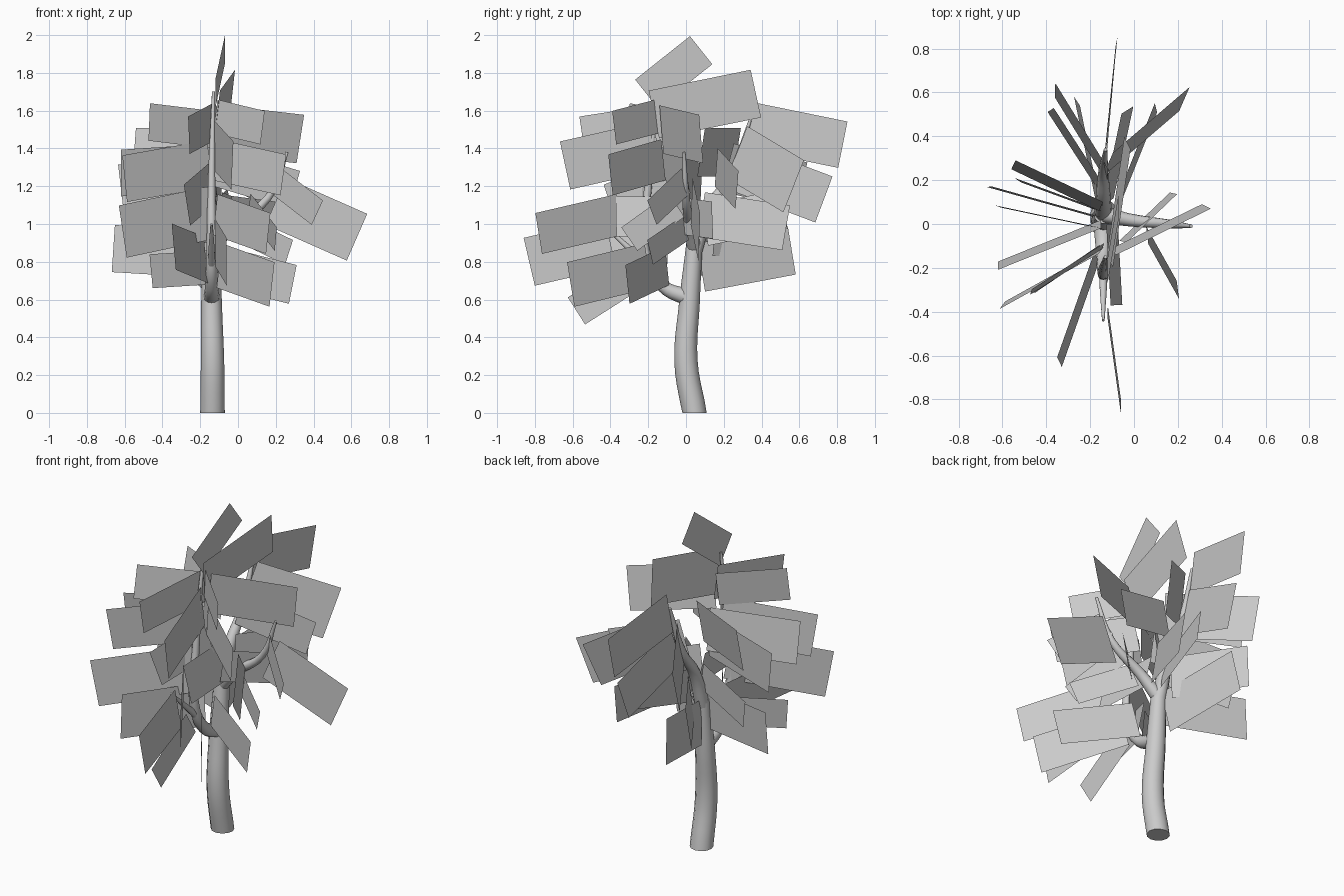
import bpy, bmesh
from math import radians
from mathutils import Vector, Matrix


def limb(name, pts):
    """Tapered round limb; pts are (x, y, z, radius)."""
    cu = bpy.data.curves.new(name, 'CURVE')
    cu.dimensions = '3D'
    cu.bevel_depth = 1.0
    cu.bevel_resolution = 4
    cu.resolution_u = 5
    cu.use_fill_caps = True
    sp = cu.splines.new('BEZIER')
    sp.bezier_points.add(len(pts) - 1)
    for bp, (x, y, z, r) in zip(sp.bezier_points, pts):
        bp.co = (x, y, z)
        bp.radius = r
        bp.handle_left_type = bp.handle_right_type = 'AUTO'
    ob = bpy.data.objects.new(name, cu)
    bpy.context.collection.objects.link(ob)
    bpy.ops.object.select_all(action='DESELECT')
    ob.select_set(True)
    bpy.context.view_layer.objects.active = ob
    bpy.ops.object.convert(target='MESH')
    ob = bpy.context.view_layer.objects.active
    for v in ob.data.vertices:      # flat foot on the ground
        if v.co.z < .025:
            v.co.z = 0
    bpy.ops.object.shade_smooth_by_angle(angle=radians(50))


def leaf_cards(name, cards):
    """Flat cards: inner x y z, outer x y z, height, roll (degrees)."""
    bm = bmesh.new()
    for x0, y0, z0, x1, y1, z1, h, roll in cards:
        a, b = Vector((x0, y0, z0)), Vector((x1, y1, z1))
        u = (b - a).normalized()
        up = Vector((0, 0, 1))
        v = (up - u * up.dot(u)).normalized()
        v = Matrix.Rotation(radians(roll), 3, u) @ v * (h / 2)
        bm.faces.new([bm.verts.new(p) for p in (a - v, b - v, b + v, a + v)])
    me = bpy.data.meshes.new(name)
    bm.to_mesh(me)
    bm.free()
    ob = bpy.data.objects.new(name, me)
    bpy.context.collection.objects.link(ob)


# Trunk and branches
limb("trunk", [(-.135, .045, 0, .065), (-.135, 0, .27, .062),
               (-.14, .018, .58, .055), (-.14, .045, .9, .043)])
limb("front_branch", [(-.14, .01, .61, .045), (-.14, -.12, .67, .034),
                      (-.14, -.22, .86, .027), (-.14, -.2, 1.2, .02),
                      (-.13, -.15, 1.7, .008)])
limb("front_twig", [(-.14, -.18, .76, .022), (-.14, -.3, .87, .016), (-.14, -.44, 1.0, .006)])
limb("back_branch", [(-.14, .045, .86, .042), (-.14, .12, 1.08, .034),
                     (-.14, .23, 1.24, .024), (-.13, .34, 1.55, .008)])
limb("right_branch", [(-.14, .045, .87, .04), (-.03, .02, .99, .03),
                      (.16, 0, 1.14, .02), (.26, -.01, 1.38, .008)])

# Leaf cards on the front side
leaf_cards("front_leaves", [
    (-.12, -.35, 1.05, .16, -.78, .95, .22, 0),
    (-.10, -.20, .78, .18, -.61, .68, .24, 0),
    (-.10, -.10, .78, .29, -.31, .68, .21, 0),
    (-.12, -.12, 1.34, .24, -.40, 1.26, .22, 0),
    (-.12, -.15, 1.57, .13, -.38, 1.51, .18, 0),
    (-.12, -.40, .90, -.06, -.83, .80, .26, 2),
    (-.13, -.15, 1.42, -.03, -.64, 1.31, .26, 0),
    (-.14, -.25, .75, -.14, -.58, .54, .17, 0),
    (-.17, -.15, .81, -.34, -.63, .88, .25, 8),
    (-.13, -.10, 1.54, -.26, -.55, 1.47, .20, 0),
    (-.13, -.10, 1.22, -.27, -.40, 1.10, .23, 0),
])

# Leaf cards on the left side
leaf_cards("left_leaves", [
    (-.14, -.20, 1.06, -.61, -.50, .96, .28, 0),
    (-.15, -.12, 1.32, -.60, -.37, 1.24, .25, -4),
    (-.15, -.10, .77, -.46, -.31, .75, .18, 5),
    (-.14, -.10, 1.50, -.47, -.31, 1.54, .20, 5),
    (-.15, .00, 1.30, -.62, -.19, 1.27, .25, -8),
    (-.15, -.02, 1.25, -.62, .08, 1.19, .25, 1),
    (-.16, .03, .84, -.66, .17, .87, .25, 2),
    (-.15, .08, 1.38, -.55, .27, 1.38, .26, 10),
    (-.15, .06, 1.04, -.53, .20, .96, .17, 3),
])

# Leaf cards on the back side
leaf_cards("back_leaves", [
    (-.13, .34, 1.52, -.08, .83, 1.42, .25, 1),
    (-.13, .28, 1.30, -.09, .73, 1.13, .26, 1),
    (-.12, .27, 1.38, .23, .57, 1.20, .30, -10),
    (-.10, .16, 1.30, .30, .27, 1.18, .21, 0),
    (-.12, .22, 1.30, -.36, .61, 1.20, .26, 8),
    (-.14, .15, .95, -.38, .52, .95, .24, 8),
    (-.16, .08, .77, -.26, .56, .86, .26, 4),
    (-.08, .08, 1.05, .10, .53, .98, .24, -6),
    (-.12, .10, .99, -.03, .52, 1.08, .22, -12),
])

# Leaf cards on the right side and the crown
leaf_cards("right_leaves", [
    (.20, .03, 1.12, .63, .07, .93, .27, 0),
    (-.10, -.13, 1.50, .33, .08, 1.45, .26, 8),
    (.06, -.05, 1.10, .20, -.30, .92, .15, 12),
    (.00, .00, .98, .27, -.19, .85, .14, 0),
    (.20, .00, 1.23, .42, -.18, 1.06, .15, 0),
    (-.05, -.08, 1.05, .18, .14, 1.02, .20, 8),
    (-.10, .00, 1.04, -.08, -.37, 1.04, .22, 14),
    (-.11, -.17, 1.58, -.03, .37, 1.69, .26, 8),
    (-.12, -.21, 1.69, -.07, .08, 1.92, .19, 6),
])
